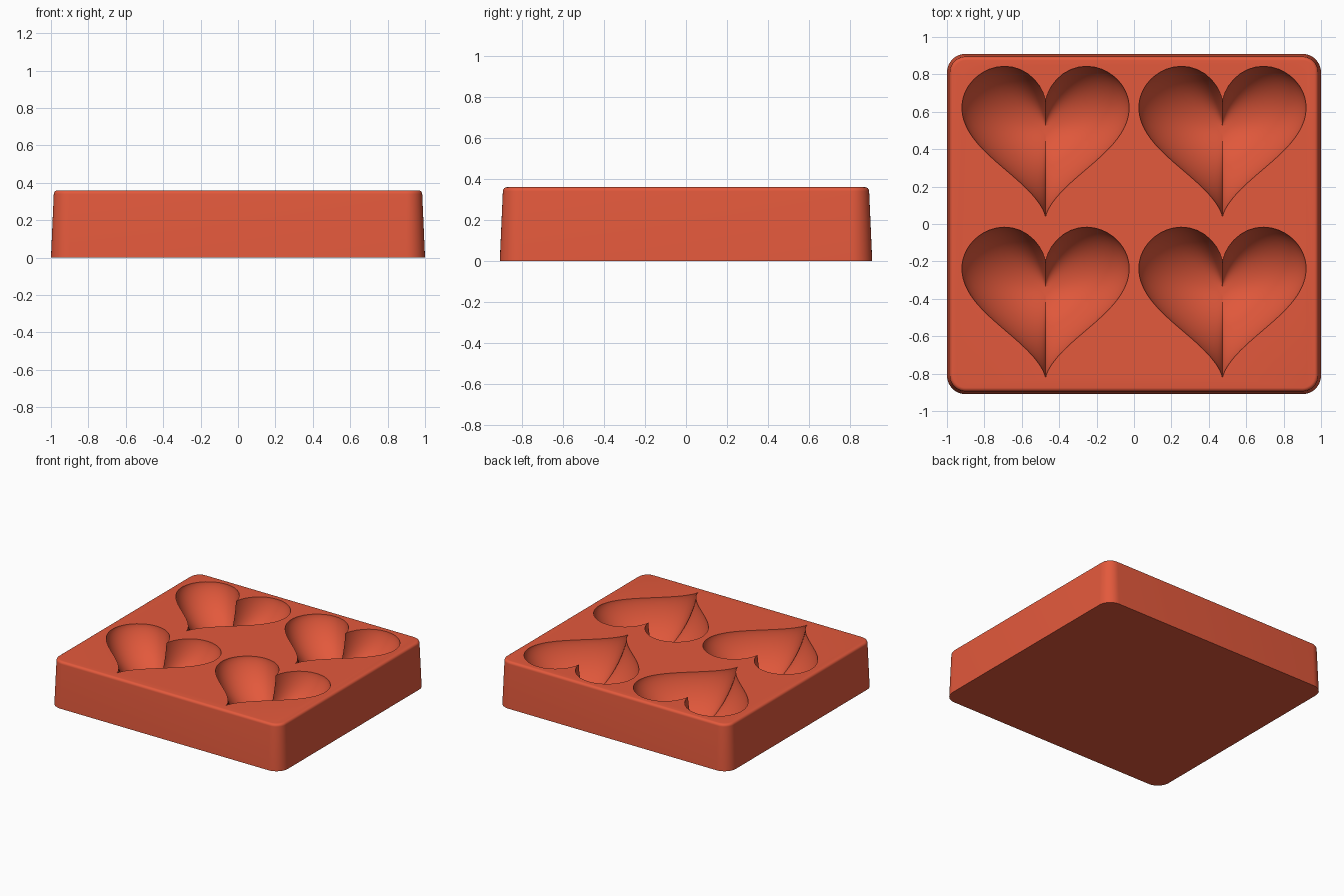
import bpy, bmesh
from math import sin, cos, pi, radians

cube = bpy.data.objects.get("Cube")
if cube:
    bpy.data.objects.remove(cube, do_unlink=True)

HEIGHT = 0.36
DEPTH = 0.3
HEART_SCALE = 0.02794

red = bpy.data.materials.new("silicone_red")
red.use_nodes = True
colour = (0.77, 0.1, 0.045, 1)
red.diffuse_color = colour
bsdf = next(n for n in red.node_tree.nodes if n.type == 'BSDF_PRINCIPLED')
bsdf.inputs["Base Color"].default_value = colour


def loft(bm, rings):
    """Skin a stack of equal-length closed rings and cap both ends."""
    loops = [[bm.verts.new(p) for p in ring] for ring in rings]
    n = len(loops[0])
    for a, b in zip(loops, loops[1:]):
        for i in range(n):
            j = (i + 1) % n
            bm.faces.new((a[i], a[j], b[j], b[i]))
    bm.faces.new(loops[0])
    bm.faces.new(loops[-1])


def make_object(name, bm):
    bmesh.ops.recalc_face_normals(bm, faces=bm.faces)
    mesh = bpy.data.meshes.new(name)
    bm.to_mesh(mesh)
    bm.free()
    mesh.materials.append(red)
    obj = bpy.data.objects.new(name, mesh)
    bpy.context.collection.objects.link(obj)
    return obj


def rounded_rectangle(inset, z, steps=10):
    radius = 0.1 - inset
    points = []
    for quarter, (sx, sy) in enumerate([(1, 1), (-1, 1), (-1, -1), (1, -1)]):
        for k in range(steps + 1):
            a = (quarter + k / steps) * pi / 2
            points.append((sx * 0.9 + radius * cos(a),
                           sy * 0.81 + radius * sin(a), z))
    return points


def heart(cx, cy, scale, z, count=96):
    points = []
    for k in range(count):
        u = 2 * pi * k / count
        t = u + 0.35 * sin(2 * u)   # spreads points away from cleft and tip
        x = 16 * sin(t) ** 3
        y = 13 * cos(t) - 5 * cos(2 * t) - 2 * cos(3 * t) - cos(4 * t)
        s = scale * HEART_SCALE
        points.append((cx + x * s, cy + y * s, z))
    return points


# Tray: tapered block with a rounded top edge
bm = bmesh.new()
rings = [rounded_rectangle(0, 0)]
for k in range(7):
    a = k / 6 * pi / 2
    rings.append(rounded_rectangle(0.035 - 0.02 * cos(a),
                                   HEIGHT - 0.02 + 0.02 * sin(a)))
loft(bm, rings)
tray = make_object("mould_tray", bm)

# Heart cavities: domed hearts shrinking towards the deepest point
bm = bmesh.new()
STEPS = 18
for cx in (-0.473, 0.473):
    for cy in (0.51, -0.35):
        rings = [heart(cx, cy, 1, HEIGHT + 0.05)]
        for k in range(STEPS):
            r = cos(k / STEPS * pi / 2)
            z = HEIGHT - 0.004 - DEPTH * (1 - r * r) ** 0.7
            rings.append(heart(cx, cy, r, z))
        loft(bm, rings)
cutter = make_object("heart_cutter", bm)
cutter.hide_render = True

# Cut the cavities, then shade
bpy.ops.object.select_all(action='DESELECT')
tray.select_set(True)
bpy.context.view_layer.objects.active = tray
cut = tray.modifiers.new("heart_cavities", 'BOOLEAN')
cut.operation = 'DIFFERENCE'
cut.solver = 'EXACT'
cut.object = cutter
bpy.ops.object.modifier_apply(modifier=cut.name)
bpy.data.objects.remove(cutter, do_unlink=True)
bpy.ops.object.shade_smooth_by_angle(angle=radians(35))
